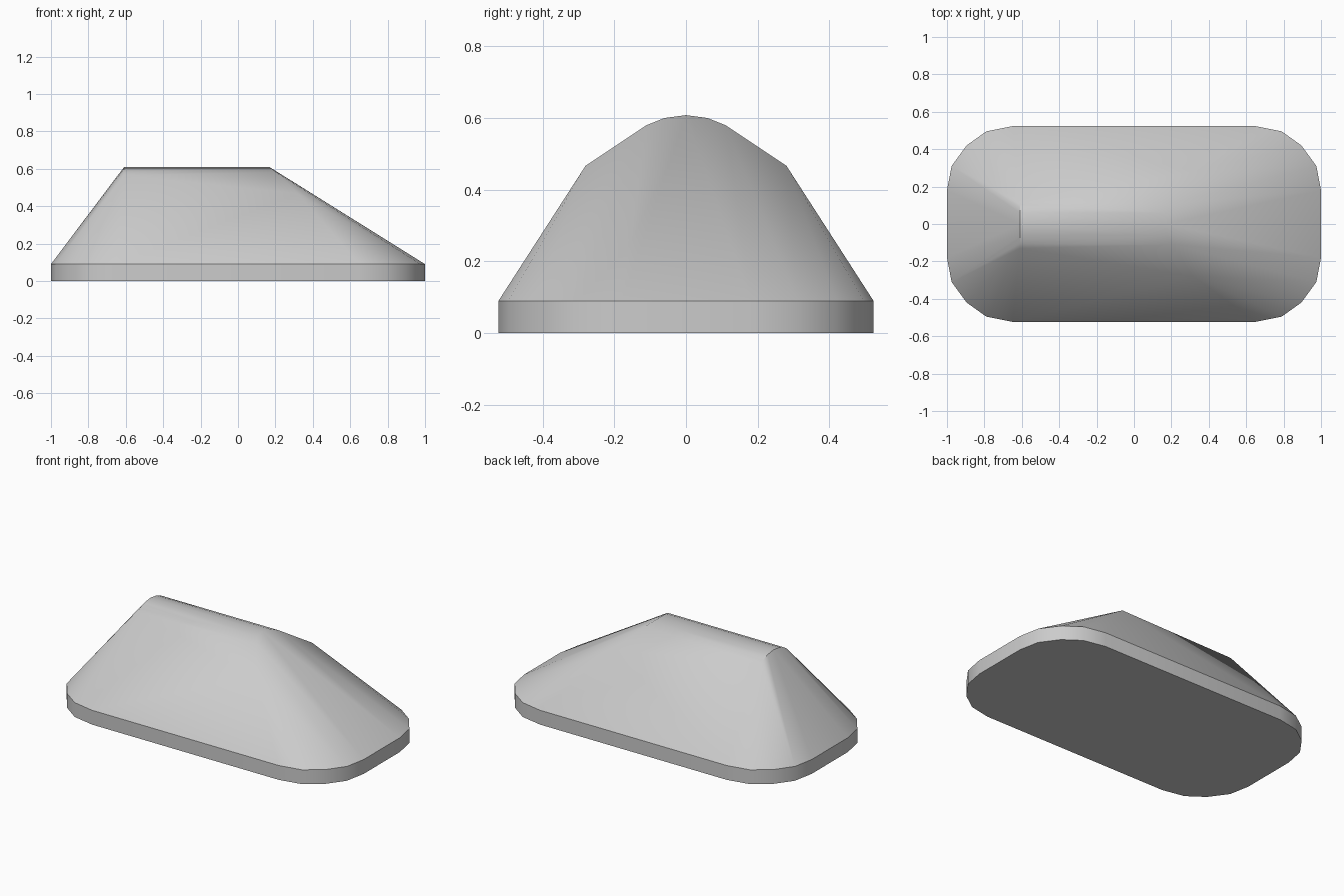
import bpy
import bmesh
import math

cube = bpy.data.objects.get("Cube")
if cube:
    bpy.data.objects.remove(cube, do_unlink=True)

RIM = 0.09  # height of the base plate

grey = bpy.data.materials.new("plain grey")
grey.use_nodes = True
COLOUR = (0.6, 0.6, 0.6, 1)
grey.diffuse_color = COLOUR
grey.node_tree.nodes["Principled BSDF"].inputs["Base Color"].default_value = COLOUR


def finish(bm, name, angle):
    bmesh.ops.recalc_face_normals(bm, faces=bm.faces)
    mesh = bpy.data.meshes.new(name)
    bm.to_mesh(mesh)
    bm.free()
    obj = bpy.data.objects.new(name, mesh)
    bpy.context.collection.objects.link(obj)
    mesh.materials.append(grey)
    bpy.ops.object.select_all(action="DESELECT")
    bpy.context.view_layer.objects.active = obj
    obj.select_set(True)
    bpy.ops.object.shade_smooth_by_angle(angle=math.radians(angle))
    return obj


# Rounded outline, one quarter mirrored to all four corners
quarter = [(1, 0.18), (0.975, 0.31), (0.895, 0.42), (0.79, 0.495), (0.65, 0.523)]
half = quarter + [(-x, y) for x, y in reversed(quarter)]
outline = half + [(x, -y) for x, y in reversed(half)]

# Base plate: bottom and rim wall, open under the hood
bm = bmesh.new()
bottom = bm.faces.new([bm.verts.new((x, y, 0)) for x, y in outline])
wall = bmesh.ops.extrude_edge_only(bm, edges=bottom.edges[:])
for v in wall["geom"]:
    if isinstance(v, bmesh.types.BMVert):
        v.co.z = RIM
finish(bm, "base_plate", 35)

# Hood: hull from the rim up to the rounded ridge
ridge_back = [(-0.61, 0, 0.608), (-0.61, 0.06, 0.6), (-0.61, 0.105, 0.582), (-0.61, 0.13, 0.566)]
ridge_nose = [(0.17, 0, 0.608), (0.18, 0.06, 0.6), (0.205, 0.11, 0.58), (0.32, 0.28, 0.467)]
points = {(x, s * y, z) for x, y, z in ridge_back + ridge_nose for s in (1, -1)}
points |= {(x, y, RIM) for x, y in outline}
bm = bmesh.new()
for p in sorted(points):
    bm.verts.new(p)
bmesh.ops.convex_hull(bm, input=bm.verts[:])
under = [f for f in bm.faces if all(v.co.z < RIM + 0.001 for v in f.verts)]
bmesh.ops.delete(bm, geom=under, context="FACES")
finish(bm, "hood", 42)
